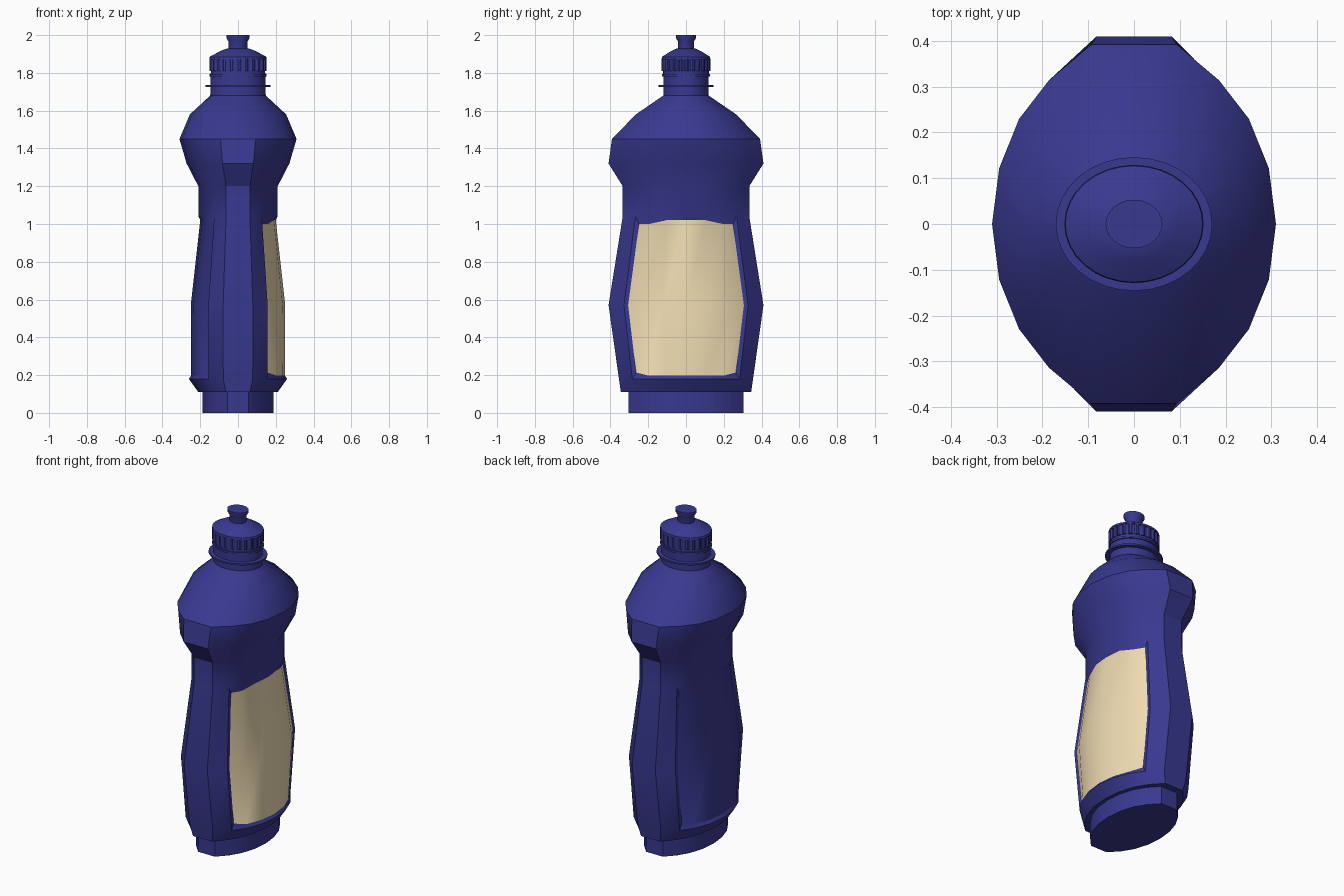
import bpy, bmesh
from math import cos, sin, pi, radians

if "Cube" in bpy.data.objects:
    bpy.data.objects.remove(bpy.data.objects["Cube"])


def material(name, rgb):
    m = bpy.data.materials.new(name)
    m.diffuse_color = (*rgb, 1)
    m.use_nodes = True
    m.node_tree.nodes["Principled BSDF"].inputs["Base Color"].default_value = m.diffuse_color
    return m


BLUE = material("blue_plastic", (0.04, 0.04, 0.28))
CREAM = material("cream_label", (0.87, 0.72, 0.45))

# Quarter of the flat-ended oval section, mirrored to 18 points
QUARTER = [(1, 0), (.95, .31), (.81, .585), (.6, .80), (.3, 1)]
HALF = QUARTER + [(-x, y) for x, y in QUARTER[::-1]]
OVAL = HALF + [(x, -y) for x, y in HALF[-2:0:-1]]


def circle(n):
    return [(cos(2 * pi * i / n), sin(2 * pi * i / n)) for i in range(n)]


def loft(rings):
    """Skin a list of (z, half_x, half_y, section) and cap both ends."""
    bm = bmesh.new()
    rows = [[bm.verts.new((x * a, y * b, z)) for x, y in sec] for z, a, b, sec in rings]
    n = len(rows[0])
    bands = []
    for lo, hi in zip(rows, rows[1:]):
        bands.append([bm.faces.new((lo[i], lo[(i + 1) % n], hi[(i + 1) % n], hi[i]))
                      for i in range(n)])
    bm.faces.new(rows[0][::-1])
    bm.faces.new(rows[-1])
    bm.normal_update()
    return bm, bands


def finish(bm, name, angle=32):
    me = bpy.data.meshes.new(name)
    bm.to_mesh(me)
    bm.free()
    me.materials.append(BLUE)
    me.materials.append(CREAM)
    ob = bpy.data.objects.new(name, me)
    bpy.context.collection.objects.link(ob)
    bpy.ops.object.select_all(action='DESELECT')
    ob.select_set(True)
    bpy.context.view_layer.objects.active = ob
    bpy.ops.object.shade_smooth_by_angle(angle=radians(angle))
    return ob


# Bottle body
ROUND = circle(18)
SOFT = [((p[0] + q[0]) / 2, (p[1] + q[1]) / 2) for p, q in zip(OVAL, ROUND)]
bm, bands = loft([
    (0.00, .188, .305, OVAL), (0.11, .188, .305, OVAL),
    (0.11, .210, .345, OVAL), (0.18, .260, .355, OVAL),
    (0.57, .262, .410, OVAL), (1.04, .210, .335, OVAL),
    (1.20, .210, .335, OVAL), (1.32, .272, .410, OVAL),
    (1.45, .310, .392, OVAL), (1.58, .255, .268, SOFT),
    (1.68, .147, .122, ROUND), (1.80, .145, .122, ROUND)])

# Recessed side panels, the right one carrying the label
for side, label in ((range(-3, 3), 1), (range(6, 12), 0)):
    panel = [bands[r][i] for r in (3, 4) for i in side]
    bmesh.ops.inset_region(bm, faces=panel, thickness=.018, depth=-.012,
                           use_even_offset=True, use_boundary=True)
    for f in panel:
        f.material_index = label
    for v in {v for f in panel for v in f.verts}:
        if abs(v.co.x) < .17 and v.co.z > .9:
            v.co.z -= .02
        elif abs(v.co.x) < .17 and v.co.z < .3:
            v.co.z += .015
finish(bm, "bottle_body")

# Neck ring and cap collar
C = circle(32)
for name, z, h, a, b in (("neck_ring", 1.725, .010, .171, .146),
                         ("cap_collar", 1.782, .012, .151, .128)):
    finish(loft([(z, a, b, C), (z + h, a, b, C)])[0], name)

# Ribbed cap band
ribs = []
for i, (x, y) in enumerate(circle(96)):
    r = 1 if i % 4 < 2 else .95
    ribs.append((x * r, y * r))
finish(loft([(1.81, .152, .129, ribs), (1.875, .152, .129, ribs)])[0], "cap_ribs", 25)

# Sloping cap top
finish(loft([(1.79, .143, .121, C), (1.872, .143, .121, C), (1.872, .152, .129, C),
             (1.885, .150, .127, C), (1.915, .095, .080, C),
             (1.93, .056, .047, C)])[0], "cap_top")

# Pull-up nozzle
N = circle(24)
finish(loft([(1.91, .050, .042, N), (1.965, .050, .042, N), (1.985, .062, .053, N),
             (2.00, .062, .053, N)])[0], "nozzle")
